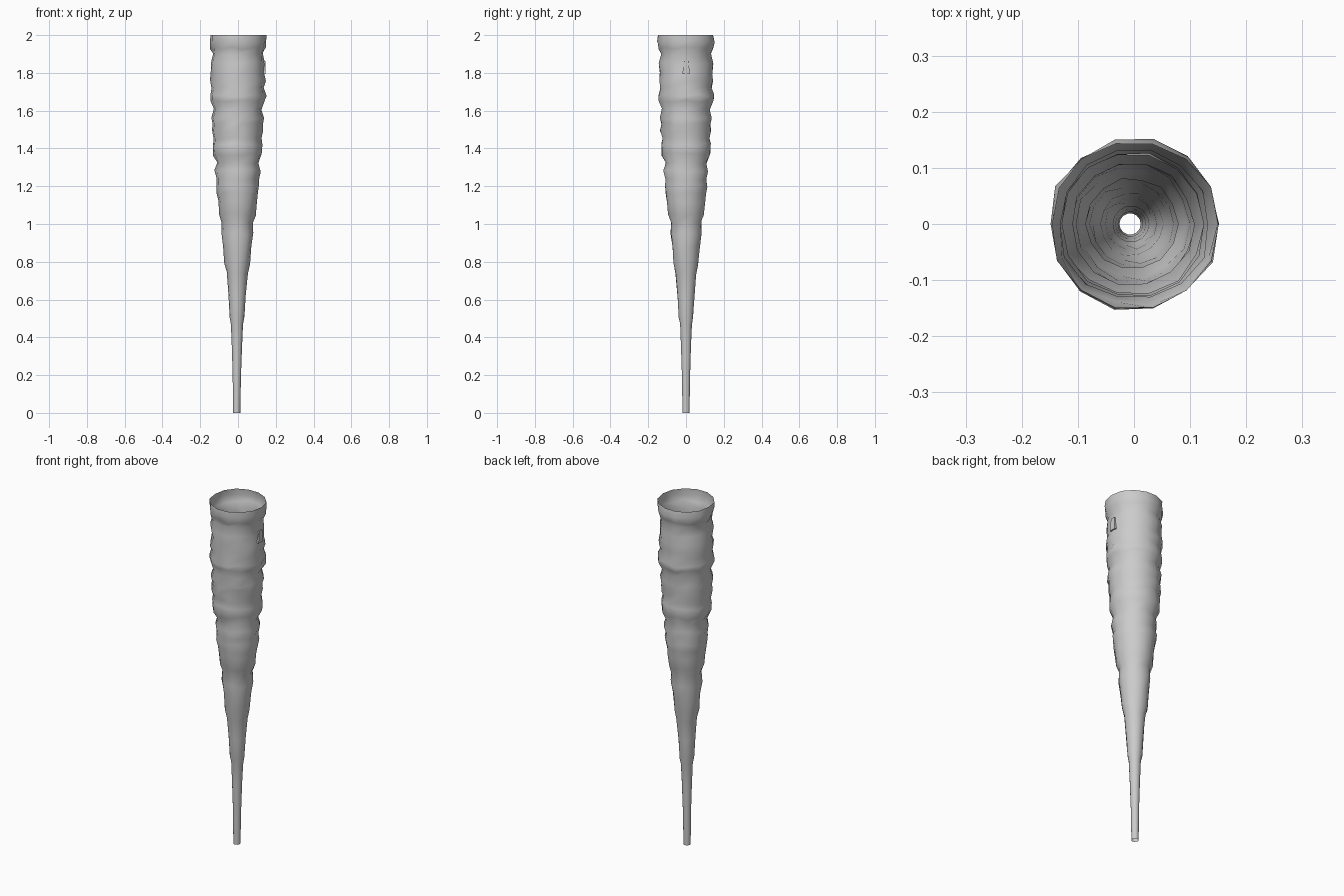
import bpy, bmesh, math, random

if "Cube" in bpy.data.objects:
    bpy.data.objects.remove(bpy.data.objects["Cube"])

random.seed(4)
SIDES = 14

# Profile of the hollow, ridged horn: (height, radius)
profile = [
    (0, .019), (.2, .022), (.35, .027), (.47, .032), (.51, .039), (.62, .046),
    (.74, .056), (.79, .067), (.88, .073), (.95, .083), (1.01, .081),
    (1.05, .096), (1.12, .102), (1.16, .108), (1.20, .115), (1.24, .111),
    (1.28, .120), (1.32, .108), (1.37, .131), (1.42, .133), (1.45, .128),
    (1.49, .138), (1.53, .134), (1.56, .141), (1.61, .128), (1.65, .147),
    (1.68, .149), (1.72, .139), (1.76, .149), (1.80, .140), (1.85, .145),
    (1.90, .135), (1.93, .146), (1.97, .153), (2.0, .149)]


def make_object(name, bm):
    mesh = bpy.data.meshes.new(name)
    bm.to_mesh(mesh)
    bm.free()
    ob = bpy.data.objects.new(name, mesh)
    bpy.context.collection.objects.link(ob)
    return ob


# Horn shell: open at both ends, slightly irregular rings
bm = bmesh.new()
rings = []
for z, r in profile:
    ring = []
    cx = -.007 * (1 - z / 2)
    for i in range(SIDES):
        a = math.tau * i / SIDES
        wobble = 1 + (random.uniform(-.03, .03) if z > .5 else 0)
        dz = random.uniform(-.008, .008) if 0 < z < 2 else 0
        ring.append(bm.verts.new((cx + r * wobble * math.cos(a),
                                  r * wobble * math.sin(a), z + dz)))
    rings.append(ring)
for low, high in zip(rings, rings[1:]):
    for i in range(SIDES):
        j = (i + 1) % SIDES
        bm.faces.new((low[i], low[j], high[j], high[i]))
horn = make_object("horn_shell", bm)
for p in horn.data.polygons:
    p.use_smooth = True

# Small tapered tab lying against the right side
bm = bmesh.new()
outline = [(-.019, 1.795), (.019, 1.795), (.015, 1.863), (-.011, 1.863)]
inner = [bm.verts.new((.132, y, z)) for y, z in outline]
outer = [bm.verts.new((.146, y, z)) for y, z in outline]
bm.faces.new(outer)
bm.faces.new(inner[::-1])
for i in range(4):
    j = (i + 1) % 4
    bm.faces.new((inner[i], inner[j], outer[j], outer[i]))
make_object("side_tab", bm)
